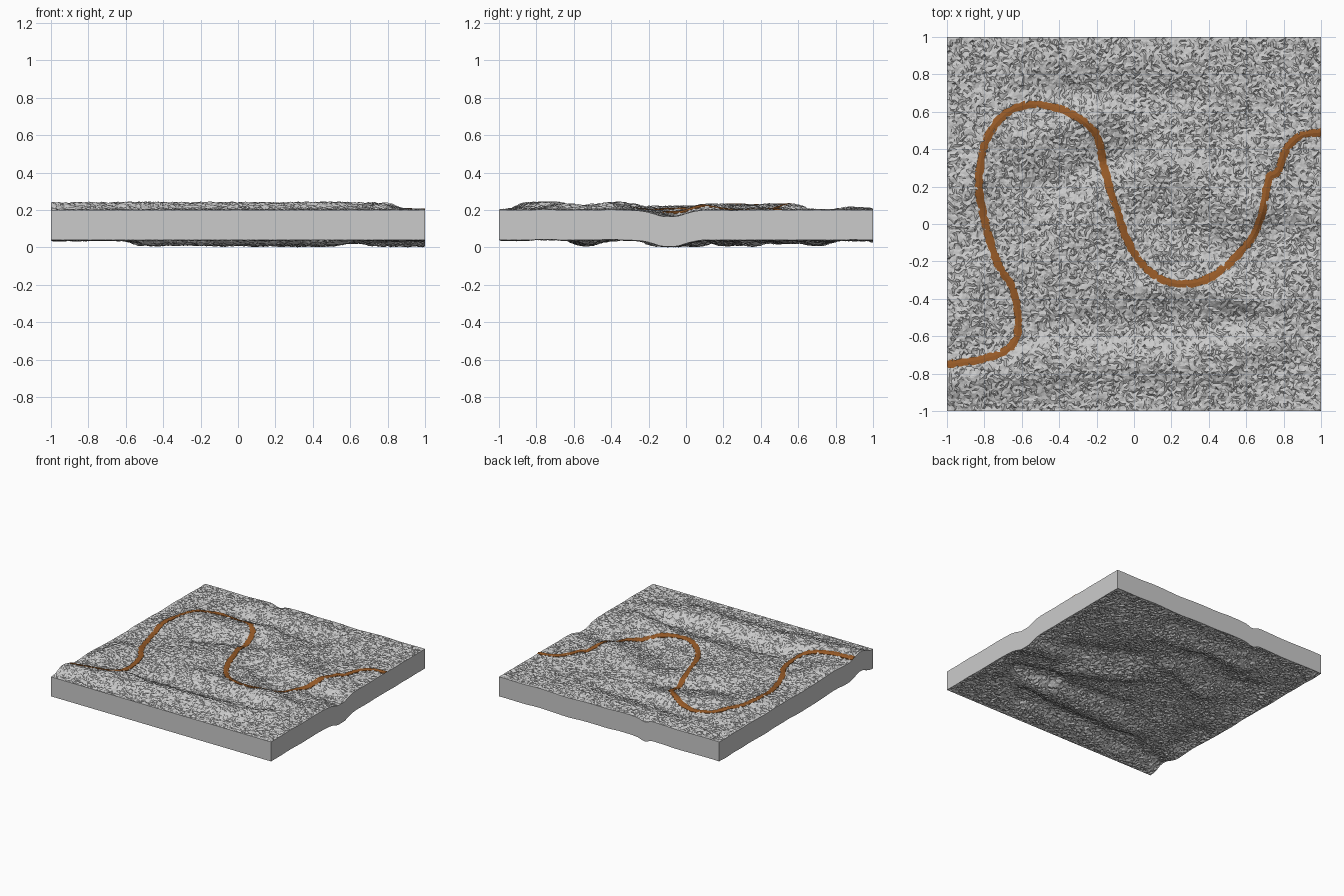
import bpy, bmesh, random
from math import exp
from mathutils import Vector, noise

if "Cube" in bpy.data.objects:
    bpy.data.objects.remove(bpy.data.objects["Cube"])

random.seed(4)
THICK, BASE, N = 0.16, 0.2, 150

# Ridges and valleys: start x,y, end x,y, half width, height
FOLDS = [
    (-1.0, -0.84, -0.5, -0.75, 0.10, 0.04), (-0.5, -0.75, 0.45, -0.73, 0.10, 0.04),
    (0.45, -0.73, 0.75, -0.62, 0.10, 0.035),
    (-0.45, -0.55, 0.55, -0.53, 0.10, -0.03),
    (-0.15, -0.33, 0.55, -0.37, 0.07, 0.022), (0.5, -0.37, 0.78, -0.42, 0.08, 0.038),
    (-0.45, -0.15, -0.2, 0.05, 0.13, 0.02), (-0.9, -0.5, -0.85, -0.3, 0.10, 0.032),
    (0.2, 0.3, 0.65, 0.08, 0.10, 0.03), (0.1, 0.05, 0.5, -0.15, 0.10, -0.033),
    (-0.6, 0.43, -0.15, 0.6, 0.10, 0.028), (-0.85, 0.2, -0.75, 0.5, 0.10, 0.028),
    (-0.5, 0.2, -0.05, 0.37, 0.08, -0.03),
    (-0.5, 0.72, 0.3, 0.68, 0.08, -0.028), (-0.5, 0.9, 0.3, 0.88, 0.08, 0.013),
    (-0.18, 1.0, -0.1, 1.0, 0.06, 0.006), (-0.33, 1.0, -0.32, 1.0, 0.04, -0.02),
    (0.75, -0.05, 1.0, -0.09, 0.11, -0.037), (0.5, 0.5, 0.65, 0.6, 0.12, -0.02),
]


def height(x, y):
    p, z = Vector((x, y)), 0
    for ax, ay, bx, by, w, amp in FOLDS:
        a, d = Vector((ax, ay)), Vector((bx - ax, by - ay))
        t = min(1, max(0, (p - a).dot(d) / d.length_squared))
        z += amp * exp(-((p - a - d * t).length / w) ** 2)
    z += 0.006 * noise.noise(Vector((x * 4, y * 6, 2)))
    z *= min(1, max(0, (y + 1) / 0.1))          # front edge stays level
    return BASE + min(0.039, max(-0.034, z))


# Ground slab: rough folded surface, with the underside parallel to it
bm = bmesh.new()
bmesh.ops.create_grid(bm, x_segments=N, y_segments=N, size=1)
for v in bm.verts:
    inner = max(abs(v.co.x), abs(v.co.y)) < 0.999
    if inner:
        v.co.x += random.uniform(-1, 1) * 0.004
        v.co.y += random.uniform(-1, 1) * 0.004
    v.co.z = height(v.co.x, v.co.y) + (random.uniform(-0.006, 0.006) if inner else 0)
bmesh.ops.triangulate(bm, faces=bm.faces[:], quad_method='SHORT_EDGE')
ext = bmesh.ops.extrude_face_region(bm, geom=bm.faces[:])
for g in ext["geom"]:
    if isinstance(g, bmesh.types.BMVert):
        g.co.z -= THICK
bmesh.ops.recalc_face_normals(bm, faces=bm.faces)
low = min(v.co.z for v in bm.verts)
bmesh.ops.translate(bm, verts=bm.verts, vec=(0, 0, -low))
me = bpy.data.meshes.new("ground")
bm.to_mesh(me)
bm.free()
bpy.context.collection.objects.link(bpy.data.objects.new("ground", me))

# Winding path: smooth line through points, as a thin ragged strip on the ground
PATH = [(-1, -.75), (-.85, -.73), (-.71, -.69), (-.635, -.62), (-.62, -.5), (-.65, -.34),
        (-.72, -.23), (-.775, -.07), (-.825, .15), (-.82, .33), (-.77, .49), (-.67, .60),
        (-.54, .64), (-.38, .61), (-.26, .54), (-.19, .45), (-.16, .3), (-.10, .1),
        (-.03, -.1), (.06, -.23), (.17, -.305), (.29, -.32), (.42, -.28), (.54, -.18),
        (.64, -.06), (.69, .08), (.72, .24), (.77, .28), (.81, .39), (.89, .47), (1, .49)]
pts = [Vector(p) for p in PATH]
pts = [2 * pts[0] - pts[1]] + pts + [2 * pts[-1] - pts[-2]]
line = []
for a, b, c, d in zip(pts, pts[1:], pts[2:], pts[3:]):
    for i in range(10):
        t = i / 10
        line.append(0.5 * (2 * b + (c - a) * t + (2 * a - 5 * b + 4 * c - d) * t * t
                           + (3 * b - a - 3 * c + d) * t ** 3))
line.append(pts[-2])

bm = bmesh.new()
rings = []
for i, p in enumerate(line):
    tan = (line[min(i + 1, len(line) - 1)] - line[max(i - 1, 0)]).normalized()
    nor = Vector((-tan.y, tan.x))
    ring = []
    left, right = random.uniform(0.016, 0.025), random.uniform(0.016, 0.025)
    for s, dz in ((-left, -0.008), (-left, 0.003), (0, 0.007), (right, 0.003), (right, -0.008)):
        q = p + nor * s
        q.x = min(1, max(-1, q.x))
        ring.append(bm.verts.new((q.x, q.y, height(q.x, q.y) - low + dz)))
    rings.append(ring)
for r, s in zip(rings, rings[1:]):
    for k in range(5):
        j = (k + 1) % 5
        bm.faces.new((r[k], r[j], s[j], s[k]))
bm.faces.new(rings[0])
bm.faces.new(rings[-1])
bmesh.ops.recalc_face_normals(bm, faces=bm.faces)
me = bpy.data.meshes.new("path")
bm.to_mesh(me)
bm.free()
mat = bpy.data.materials.new("brown_earth")
mat.diffuse_color = (0.30, 0.10, 0.02, 1)
mat.use_nodes = True
mat.node_tree.nodes["Principled BSDF"].inputs["Base Color"].default_value = mat.diffuse_color
me.materials.append(mat)
bpy.context.collection.objects.link(bpy.data.objects.new("path", me))
